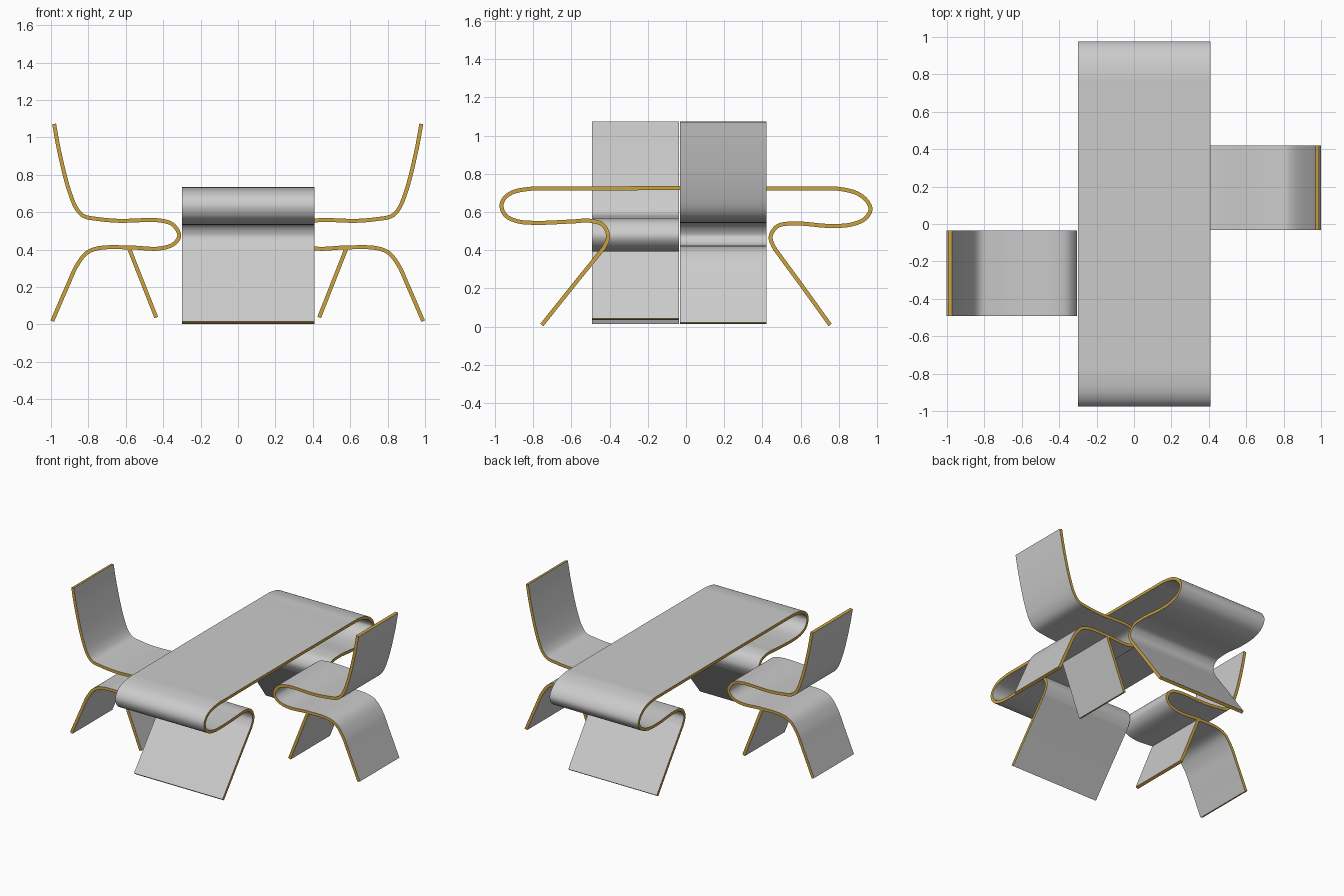
import bpy, math
from mathutils import Vector

if "Cube" in bpy.data.objects:
    bpy.data.objects.remove(bpy.data.objects["Cube"])


def material(name, rgb):
    m = bpy.data.materials.new(name)
    m.diffuse_color = (*rgb, 1)
    m.use_nodes = True
    m.node_tree.nodes["Principled BSDF"].inputs["Base Color"].default_value = m.diffuse_color
    return m


GREY = material("light grey", (0.60, 0.60, 0.60))
GOLD = material("gold edge", (0.60, 0.36, 0.05))
THICK = 0.021


def smooth_path(pts, steps=8):
    """Centripetal Catmull-Rom curve through the control points."""
    p = [Vector(q) for q in pts]
    p = [2 * p[0] - p[1]] + p + [2 * p[-1] - p[-2]]
    out = []
    for i in range(1, len(p) - 2):
        a, b, c, d = p[i - 1:i + 3]
        t1 = (b - a).length ** 0.5
        t2 = t1 + (c - b).length ** 0.5
        t3 = t2 + (d - c).length ** 0.5
        for k in range(steps):
            t = t1 + (t2 - t1) * k / steps
            a1 = a * ((t1 - t) / t1) + b * (t / t1)
            a2 = b * ((t2 - t) / (t2 - t1)) + c * ((t - t1) / (t2 - t1))
            a3 = c * ((t3 - t) / (t3 - t2)) + d * ((t - t2) / (t3 - t2))
            b1 = a1 * ((t2 - t) / t2) + a2 * (t / t2)
            b2 = a2 * ((t3 - t) / (t3 - t1)) + a3 * ((t - t1) / (t3 - t1))
            out.append(b1 * ((t2 - t) / (t2 - t1)) + b2 * ((t - t1) / (t2 - t1)))
    return out + [p[-2]]


def ribbon(name, path, lo, hi, place):
    """Bent sheet: thicken a 2D path and extrude it from lo to hi."""
    verts, faces, mats = [], [], []
    n = len(path)
    for i, q in enumerate(path):
        t = (path[min(i + 1, n - 1)] - path[max(i - 1, 0)]).normalized()
        off = Vector((-t.y, t.x)) * THICK / 2
        for r, w in ((q + off, lo), (q + off, hi), (q - off, hi), (q - off, lo)):
            verts.append(place(r.x, r.y, w))
    for i in range(n - 1):
        for k in range(4):
            j = (k + 1) % 4
            faces.append((4 * i + k, 4 * i + j, 4 * i + 4 + j, 4 * i + 4 + k))
            mats.append(k % 2)          # broad faces grey, cut edges gold
    e = 4 * (n - 1)
    faces += [(3, 2, 1, 0), (e, e + 1, e + 2, e + 3)]
    mats += [1, 1]
    me = bpy.data.meshes.new(name)
    me.from_pydata(verts, [], faces)
    me.materials.append(GREY)
    me.materials.append(GOLD)
    me.polygons.foreach_set("material_index", mats)
    ob = bpy.data.objects.new(name, me)
    bpy.context.collection.objects.link(ob)
    bpy.ops.object.select_all(action='DESELECT')
    ob.select_set(True)
    bpy.context.view_layer.objects.active = ob
    bpy.ops.object.mode_set(mode='EDIT')
    bpy.ops.mesh.select_all(action='SELECT')
    bpy.ops.mesh.normals_make_consistent(inside=False)
    bpy.ops.object.mode_set(mode='OBJECT')
    bpy.ops.object.shade_smooth_by_angle(angle=math.radians(35))
    return ob


# Table: one folded sheet, profile in y and z
table = [(-0.755, 0.008), (-0.59, 0.215), (-0.455, 0.382), (-0.428, 0.417),
         (-0.408, 0.475), (-0.436, 0.533), (-0.504, 0.554), (-0.60, 0.550),
         (-0.79, 0.543), (-0.885, 0.552), (-0.945, 0.582), (-0.966, 0.630),
         (-0.954, 0.668), (-0.91, 0.702), (-0.82, 0.721), (-0.70, 0.723),
         (0.70, 0.723), (0.80, 0.721), (0.895, 0.698), (0.948, 0.657),
         (0.966, 0.612), (0.937, 0.564), (0.864, 0.534), (0.75, 0.527),
         (0.566, 0.540), (0.478, 0.525), (0.443, 0.470), (0.462, 0.413),
         (0.485, 0.380), (0.60, 0.223), (0.755, 0.008)]
ribbon("table", smooth_path(table), -0.30, 0.41, lambda a, z, w: (w, a, z))

# Chair: folded back, seat and outer leg, profile in x and z
chair = [(-0.983, 1.072), (-0.958, 0.936), (-0.905, 0.722), (-0.862, 0.617),
         (-0.824, 0.579), (-0.744, 0.563), (-0.637, 0.554), (-0.42, 0.556),
         (-0.350, 0.535), (-0.314, 0.476), (-0.342, 0.431), (-0.42, 0.406),
         (-0.583, 0.412), (-0.744, 0.408), (-0.808, 0.383), (-0.862, 0.315),
         (-0.91, 0.210), (-0.993, 0.018)]
inner_leg = [Vector((-0.583, 0.408)), Vector((-0.437, 0.037))]

for side, s, shift, lo, hi in (("left", 1, 0.0, -0.492, -0.036),
                               ("right", -1, -0.003, -0.031, 0.421)):
    def place(a, z, w, s=s, shift=shift):
        return (a * s + shift, w, z)
    ribbon(side + "_chair_seat", smooth_path(chair), lo, hi, place)
    ribbon(side + "_chair_inner_leg", inner_leg, lo, hi, place)
